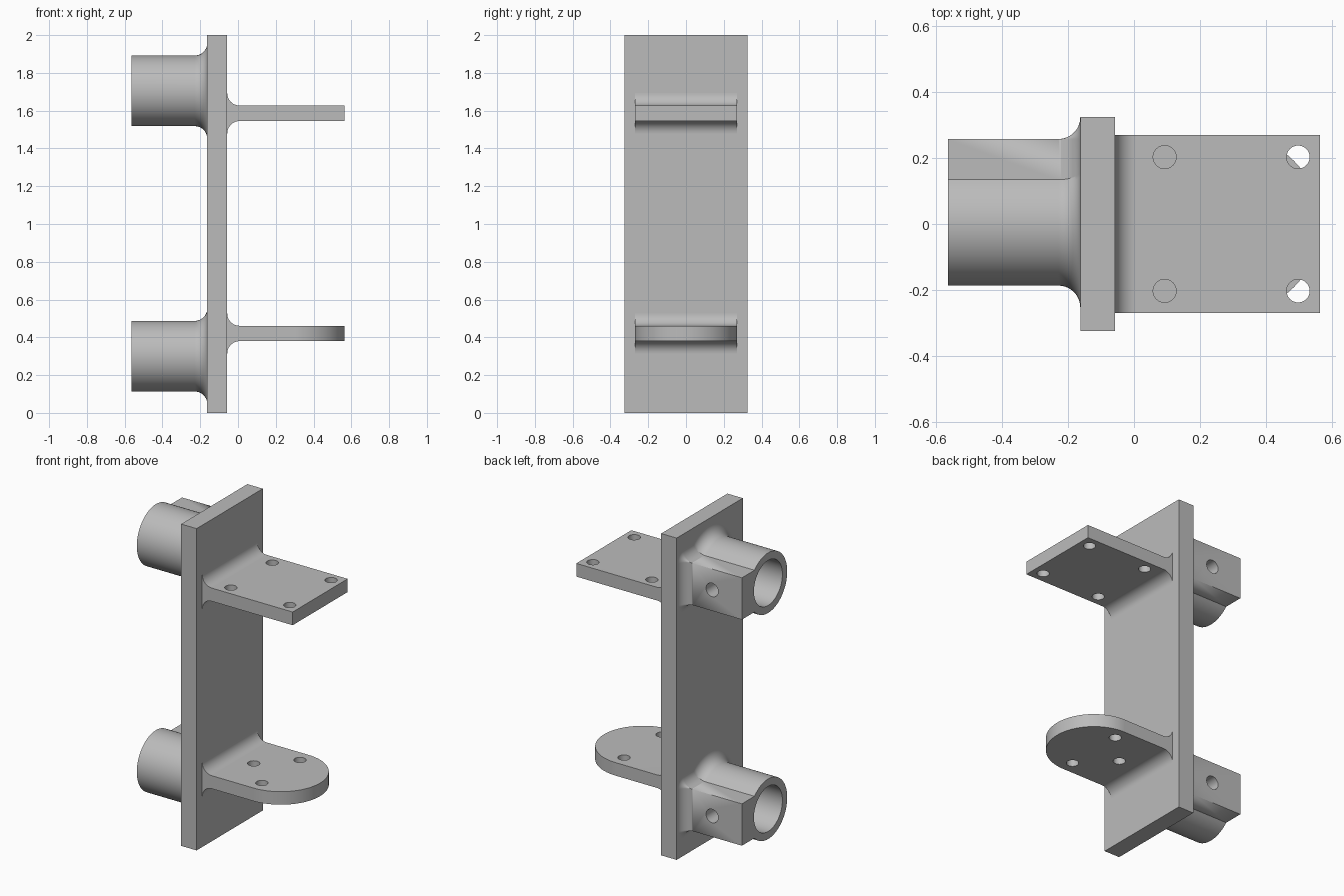
import bpy, bmesh
from math import sin, cos, asin, pi, radians
from mathutils import Matrix, Vector

if "Cube" in bpy.data.objects:
    bpy.data.objects.remove(bpy.data.objects["Cube"])

grey = bpy.data.materials.new("plain grey")
grey.use_nodes = True
colour = (0.5, 0.5, 0.5, 1)
grey.diffuse_color = colour
grey.node_tree.nodes["Principled BSDF"].inputs["Base Color"].default_value = colour

PLATE_BACK, PLATE_FRONT = -0.163, -0.057
HALF_W = 0.27      # shelf half width
TIP = 0.565        # reach of shelves and sockets
FILLET = 0.066


def make(name, bm):
    bmesh.ops.recalc_face_normals(bm, faces=bm.faces)
    mesh = bpy.data.meshes.new(name)
    bm.to_mesh(mesh)
    bm.free()
    mesh.materials.append(grey)
    ob = bpy.data.objects.new(name, mesh)
    bpy.context.collection.objects.link(ob)
    return ob


def loft(name, rings):
    """Closed solid through rings that share a point count."""
    bm = bmesh.new()
    loops = [[bm.verts.new(p) for p in ring] for ring in rings]
    n = len(loops[0])
    for a, b in zip(loops, loops[1:]):
        for i in range(n):
            j = (i + 1) % n
            bm.faces.new((a[i], a[j], b[j], b[i]))
    bm.faces.new(loops[0])
    bm.faces.new(loops[-1])
    bmesh.ops.remove_doubles(bm, verts=bm.verts, dist=1e-5)
    return make(name, bm)


def rod(radius, start, end, segments=48):
    """Cylinder between two points, used as a cutter."""
    start, end = Vector(start), Vector(end)
    axis = end - start
    turn = Vector((0, 0, 1)).rotation_difference(axis).to_matrix().to_4x4()
    bm = bmesh.new()
    bmesh.ops.create_cone(bm, cap_ends=True, segments=segments, radius1=radius,
                          radius2=radius, depth=axis.length,
                          matrix=Matrix.Translation((start + end) / 2) @ turn)
    return make("cutter", bm)


def apply_modifier(ob, mod):
    bpy.ops.object.select_all(action='DESELECT')
    bpy.context.view_layer.objects.active = ob
    ob.select_set(True)
    bpy.ops.object.modifier_apply(modifier=mod.name)


def cut(ob, cutter, operation='DIFFERENCE'):
    mod = ob.modifiers.new("cut", 'BOOLEAN')
    mod.operation, mod.object, mod.solver = operation, cutter, 'EXACT'
    apply_modifier(ob, mod)
    bpy.data.objects.remove(cutter)


def smooth(ob):
    bpy.ops.object.select_all(action='DESELECT')
    bpy.context.view_layer.objects.active = ob
    ob.select_set(True)
    bpy.ops.object.shade_smooth_by_angle(angle=radians(25))
    mod = ob.modifiers.new("even shading", 'WEIGHTED_NORMAL')
    mod.keep_sharp = True


def arc(cx, cy, r, start, end, steps):
    return [(cx + r * cos(start + (end - start) * i / steps),
             cy + r * sin(start + (end - start) * i / steps)) for i in range(steps + 1)]


# Upright back plate
bm = bmesh.new()
bmesh.ops.create_cube(bm, size=1, matrix=Matrix.Translation(
    ((PLATE_BACK + PLATE_FRONT) / 2, 0, 1)) @ Matrix.Diagonal(
    (PLATE_FRONT - PLATE_BACK, 0.65, 2, 1)))
make("back_plate", bm)


# Shelves: filleted side profile trimmed to a footprint, then drilled
def shelf(name, low, high, footprint, holes):
    root, cx = PLATE_FRONT - 0.02, PLATE_FRONT + FILLET
    side = [(root, low - FILLET)]
    side += arc(cx, low - FILLET, FILLET, pi, pi / 2, 12)
    side += [(TIP + 0.1, low), (TIP + 0.1, high)]
    side += arc(cx, high + FILLET, FILLET, -pi / 2, -pi, 12)
    side += [(root, high + FILLET)]
    ob = loft(name, [[(x, y, z) for x, z in side] for y in (-0.4, 0.4)])
    cut(ob, loft("cutter", [[(x, y, z) for x, y in footprint]
                            for z in (low - 0.3, high + 0.3)]), 'INTERSECT')
    for x, y in holes:
        cut(ob, rod(0.035, (x, y, low - 0.1), (x, y, high + 0.1), 32))
    smooth(ob)


inner = [(-0.3, HALF_W), (-0.3, -HALF_W)]
shelf("square_shelf", 1.545, 1.627, inner + [(TIP, -HALF_W), (TIP, HALF_W)],
      [(x, y) for x in (0.093, 0.498) for y in (-0.203, 0.203)])
round_x = TIP - HALF_W
shelf("round_shelf", 0.38, 0.461,
      inner + arc(round_x, 0, HALF_W, -pi / 2, pi / 2, 48),
      [(round_x + 0.187 * cos(a), 0.187 * sin(a)) for a in (pi / 2, pi, -pi / 2)])


# Sockets: round tube with a clamping lug, flared into the plate
TUBE_R, LUG_H, LUG_Y = 0.187, 0.13, 0.258


def socket_ring(x, z, grow):
    a = asin((LUG_H + grow) / (TUBE_R + grow))
    pts = arc(0, 0, TUBE_R + grow, a, 2 * pi - a, 64)
    pts += arc(LUG_Y, -LUG_H, grow, -pi / 2, 0, 8)
    pts += arc(LUG_Y, LUG_H, grow, 0, pi / 2, 8)
    return [(x, y, z + h) for y, h in pts]


def socket(name, z):
    rings = [socket_ring(-TIP, z, 0)]
    for i in range(13):
        t = pi / 2 * i / 12
        rings.append(socket_ring(PLATE_BACK - FILLET * (1 - sin(t)), z,
                                 FILLET * (1 - cos(t))))
    rings.append(socket_ring(PLATE_BACK + 0.02, z, FILLET))
    ob = loft(name, rings)
    cut(ob, rod(0.14, (-0.8, 0, z), (-0.1, 0, z), 64))
    cut(ob, rod(0.042, (-0.36, 0.02, z), (-0.36, 0.5, z), 32))
    smooth(ob)


socket("upper_socket", 1.705)
socket("lower_socket", 0.3)
